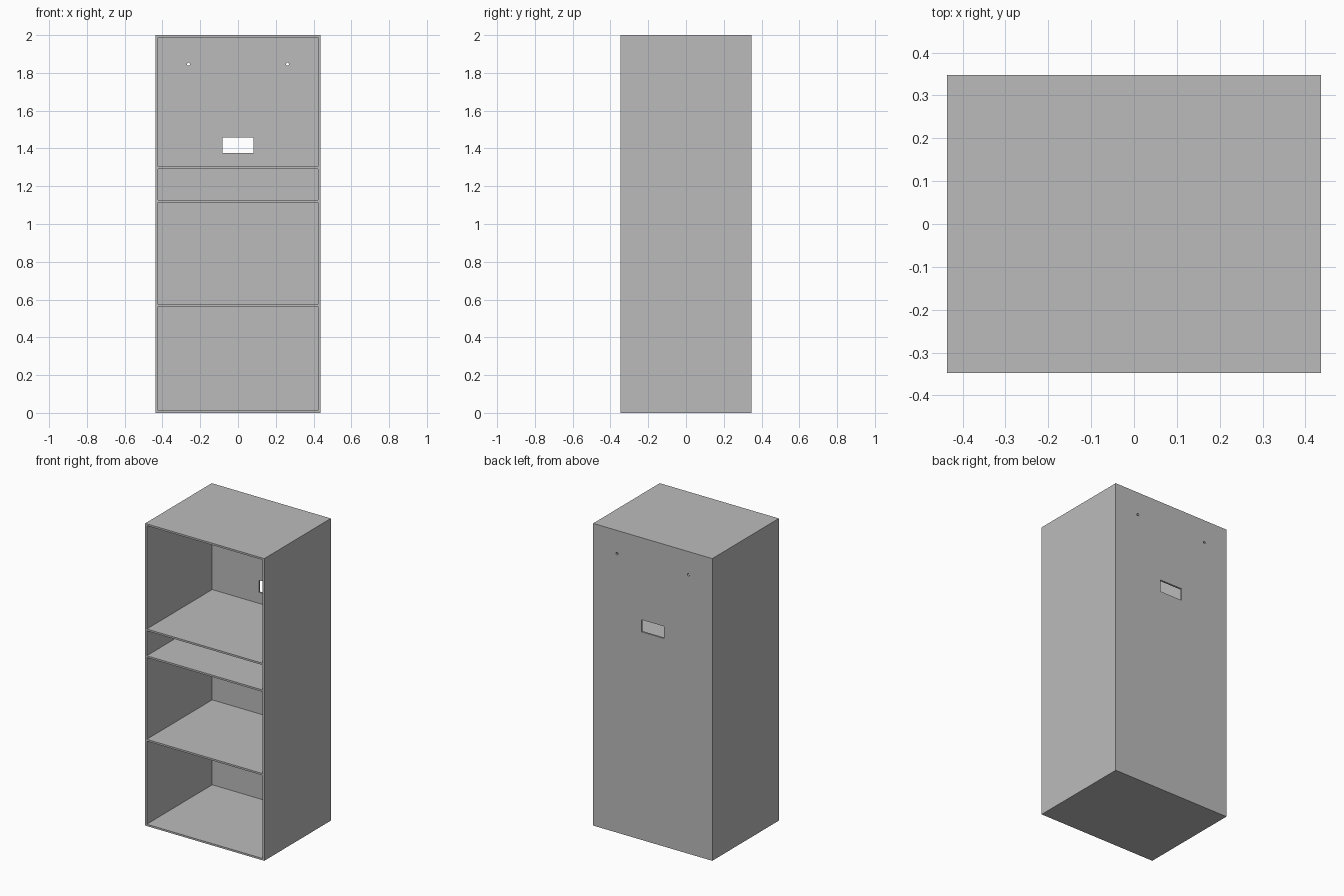
import bpy

if "Cube" in bpy.data.objects:
    bpy.data.objects.remove(bpy.data.objects["Cube"], do_unlink=True)

WIDTH, DEPTH, HEIGHT = 0.872, 0.696, 2.0
BOARD = 0.012
INNER = WIDTH - 2 * BOARD
FRONT, BACK = -DEPTH / 2, DEPTH / 2

grey = bpy.data.materials.new("light_grey")
grey.use_nodes = True
grey.diffuse_color = (0.5, 0.5, 0.5, 1)
grey.node_tree.nodes["Principled BSDF"].inputs["Base Color"].default_value = (0.5, 0.5, 0.5, 1)


def box(name, size, location):
    bpy.ops.mesh.primitive_cube_add(size=1, location=location)
    ob = bpy.context.object
    ob.name = name
    ob.scale = size
    bpy.ops.object.transform_apply(location=False, rotation=False, scale=True)
    ob.data.materials.append(grey)
    return ob


def cut(target, cutter):
    """Subtract the cutter from the target, then discard it."""
    cutter.hide_render = True
    mod = target.modifiers.new("cut", "BOOLEAN")
    mod.operation = "DIFFERENCE"
    mod.solver = "EXACT"
    mod.object = cutter
    bpy.ops.object.select_all(action="DESELECT")
    bpy.context.view_layer.objects.active = target
    target.select_set(True)
    bpy.ops.object.modifier_apply(modifier=mod.name)
    bpy.data.objects.remove(cutter, do_unlink=True)


# Carcass: sides, top, bottom and back in one shell, open at the front
carcass = box("carcass", (WIDTH, DEPTH, HEIGHT), (0, 0, HEIGHT / 2))
cut(carcass, box("interior_cutter", (INNER, DEPTH, HEIGHT - 2 * BOARD),
                 (0, -BOARD, HEIGHT / 2)))

# Rectangular opening in the back
cut(carcass, box("opening_cutter", (0.164, 0.1, 0.08), (0, BACK, 1.417)))

# Two small round mounting holes
for x in (-0.262, 0.262):
    bpy.ops.mesh.primitive_cylinder_add(vertices=16, radius=0.008, depth=0.1,
                                        location=(x, BACK, 1.846),
                                        rotation=(1.5708, 0, 0))
    cut(carcass, bpy.context.object)

# Shelves, flush with the front edge
for name, top in (("lower_shelf", 0.574), ("middle_shelf", 1.127), ("upper_shelf", 1.304)):
    box(name, (INNER, DEPTH - BOARD, BOARD), (0, -BOARD / 2, top - BOARD / 2))
